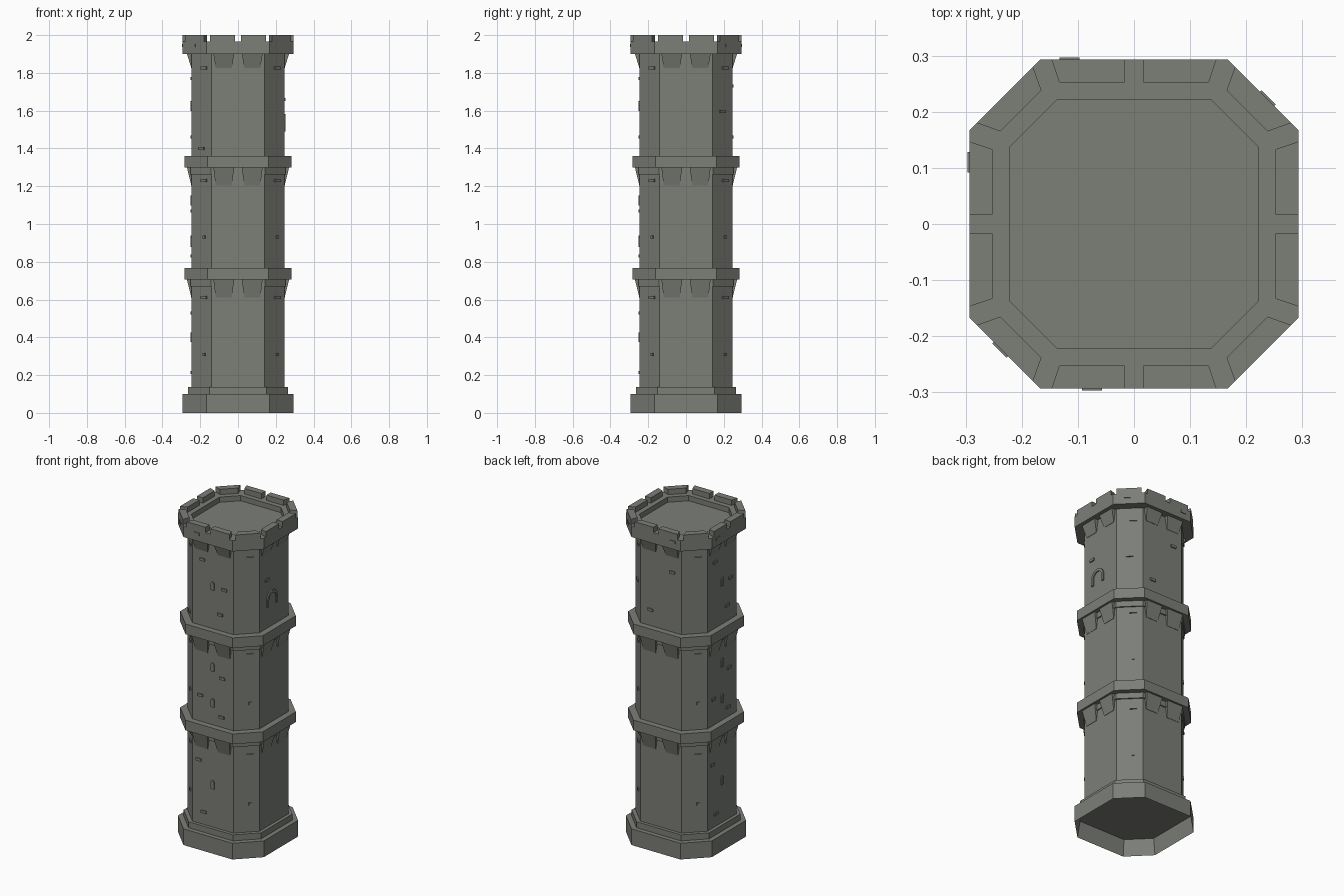
import bpy, math
from mathutils import Matrix, Vector

if "Cube" in bpy.data.objects:
    bpy.data.objects.remove(bpy.data.objects["Cube"])

stone = bpy.data.materials.new("grey stone")
stone.diffuse_color = (0.2, 0.21, 0.187, 1)
stone.use_nodes = True
stone.node_tree.nodes["Principled BSDF"].inputs["Base Color"].default_value = stone.diffuse_color


def make(name, verts, faces):
    me = bpy.data.meshes.new(name)
    me.from_pydata([tuple(v) for v in verts], [], faces)
    me.materials.append(stone)
    ob = bpy.data.objects.new(name, me)
    bpy.context.collection.objects.link(ob)
    return ob


def octagon(h, f, z):
    """Chamfered square: half width h, half length f of the straight sides."""
    return [(f, -h, z), (h, -f, z), (h, f, z), (f, h, z),
            (-f, h, z), (-h, f, z), (-h, -f, z), (-f, -h, z)]


def loft(name, rings, bottom=True, top=True):
    verts, faces = [], []
    for r in rings:
        verts += octagon(*r)
    for k in range(len(rings) - 1):
        for i in range(8):
            a, b = k * 8 + i, k * 8 + (i + 1) % 8
            faces.append((a, b, b + 8, a + 8))
    n = len(verts)
    if bottom:
        faces.append(tuple(reversed(range(8))))
    if top:
        faces.append(tuple(range(n - 8, n)))
    return make(name, verts, faces)


def prism(name, low, high, mat=Matrix()):
    """Solid between two matching outlines."""
    n = len(low)
    faces = [tuple(reversed(range(n))), tuple(range(n, 2 * n))]
    faces += [(i, (i + 1) % n, (i + 1) % n + n, i + n) for i in range(n)]
    return make(name, [mat @ Vector(v) for v in low + high], faces)


def turn(deg):
    return Matrix.Rotation(math.radians(deg), 4, 'Z')


# Main shaft, hollow plinth and step
loft("tower_shaft", [(.245, .14, .1), (.245, .14, 1.92)])
loft("plinth", [(.278, .16, .1), (.293, .167, 0), (.293, .167, .1), (.245, .14, .1)],
     bottom=False, top=False).data.update()
loft("plinth_step", [(.265, .152, .1), (.265, .152, .137)])

# Storey rings with a thin band below each
for i, z in enumerate((.705, 1.298)):
    loft(f"storey_ring_{i}", [(.282, .161, z), (.282, .161, z + .063)])
    loft(f"storey_band_{i}", [(.252, .144, z - .035), (.252, .144, z)])

# Crown: wall, ledge and sunken roof deck
loft("crown", [(.245, .14, 1.9), (.293, .167, 1.9), (.293, .167, 1.967),
               (.222, .137, 1.967), (.222, .137, 1.935)], bottom=False)

# Merlons: two on each straight side, one on each chamfer
for k in range(4):
    for s in (-1, 1):
        plan = [(s * .017, -.293), (s * .147, -.293), (s * .133, -.252), (s * .017, -.252)]
        if s < 0:
            plan.reverse()
        prism("merlon", [(x, y, 1.96) for x, y in plan], [(x, y, 2) for x, y in plan], turn(90 * k))
    plan = [(.18, -.28), (.28, -.18), (.238, -.165), (.165, -.238)]
    prism("corner_merlon", [(x, y, 1.96) for x, y in plan], [(x, y, 2) for x, y in plan], turn(90 * k))

# Tapered corbels under the rings and crown
for z0, z1 in ((.61, .705), (1.203, 1.298), (1.825, 1.9)):
    for k in range(4):
        for s in (-1, 1):
            def row(a, b, y, z):
                p = [(s * a, -y, z), (s * b, -y, z), (s * b, -.24, z), (s * a, -.24, z)]
                return p if s > 0 else p[::-1]
            prism("corbel", row(.034, .118, .247, z0), row(.02, .13, .27, z1), turn(90 * k))


def plate(name, outline, deg, u, z, dist=.245, t=.007):
    """Thin plate on the wall that faces -y once turned by deg."""
    low = [(u + a, -dist + .004, z + b) for a, b in outline]
    high = [(u + a, -dist - t, z + b) for a, b in outline]
    return prism(name, low, high, turn(deg))


def rect(w, h):
    return [(-w / 2, -h / 2), (w / 2, -h / 2), (w / 2, h / 2), (-w / 2, h / 2)]


def arch(r, h, n=8):
    return [(r * math.cos(math.pi * i / n), h + r * math.sin(math.pi * i / n)) for i in range(n + 1)]


# Slit windows and raised bricks on the front (0) and left (-90) walls
slit = [(-.011, -.026)] + [(.011, -.026)] + arch(.011, .015, 4)
for deg in (0, -90):
    for z in (1.625, 1.125, .905, .4):
        plate("slit_window", slit, deg, 0, z)
    for u, z in ((-.07, 1.77), (.08, 1.62), (.066, 1.07), (-.084, .93), (-.095, .53),
                 (.06, .83), (.05, 1.46), (-.06, .215)):
        plate("brick", rect(.036, .016), deg, u, z)

# Arched window frame and bricks on the right wall
frame = [(.052, 0)] + arch(.052, .04) + [(-.052, 0), (-.036, 0)] + arch(.036, .04)[::-1] + [(.036, 0)]
plate("arched_window", frame, 90, -.02, 1.49)
plate("brick", rect(.036, .016), 90, -.07, 1.66)
# Bricks on the back wall
for u, z in ((.08, 1.73), (-.07, 1.46)):
    plate("brick", rect(.036, .016), 180, u, z)

# Bricks on the chamfered walls
d = (.245 + .14) / math.sqrt(2)
for k in range(4):
    for z, w in ((1.825, .042), (1.23, .042), (.61, .042), (.93, .016), (.31, .016)):
        plate("corner_brick", rect(w, .016), 45 + 90 * k, .02, z, d)
plate("corner_brick", rect(.042, .016), -45, 0, 1.4, d)
plate("corner_brick", rect(.042, .016), 135, 0, 1.595, d)

# Bricks on the crown
dc = (.293 + .167) / math.sqrt(2)
for deg, u, dist in ((0, -.075, .29), (180, .115, .29), (-90, -.11, .29),
                     (135, -.01, dc - .003), (-45, -.01, dc - .003)):
    plate("crown_brick", rect(.036, .016), deg, u, 1.945, dist)
